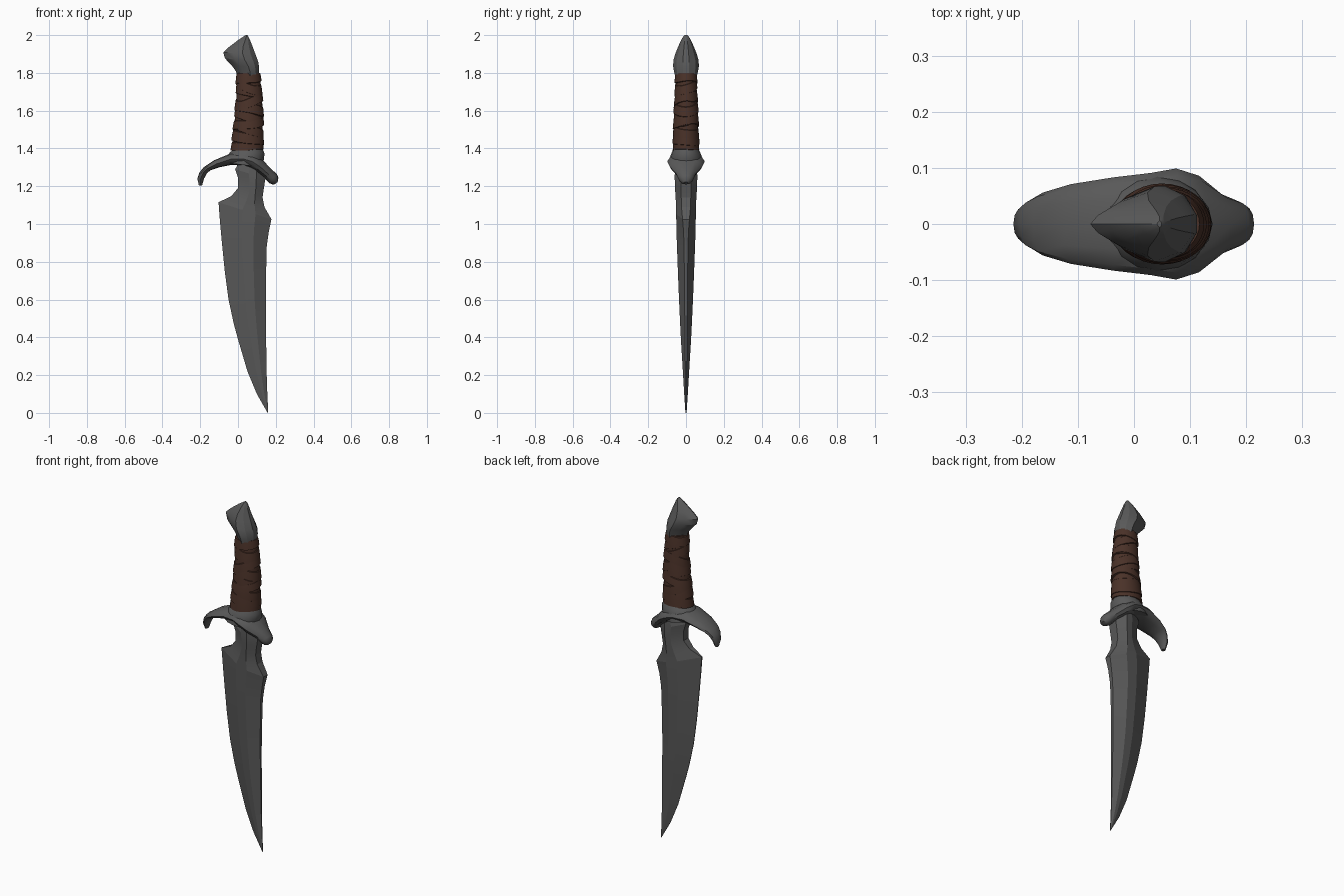
import bpy, bmesh, math, random
from mathutils import Vector

random.seed(4)


def material(name, rgb):
    m = bpy.data.materials.new(name)
    m.diffuse_color = (*rgb, 1)
    return m


STEEL = material("dark_steel", (0.10, 0.10, 0.10))
LEATHER = material("brown_leather", (0.068, 0.031, 0.021))


def finish(name, bm, mat, angle):
    bmesh.ops.recalc_face_normals(bm, faces=bm.faces)
    me = bpy.data.meshes.new(name)
    bm.to_mesh(me)
    bm.free()
    me.materials.append(mat)
    ob = bpy.data.objects.new(name, me)
    bpy.context.collection.objects.link(ob)
    bpy.ops.object.select_all(action='DESELECT')
    ob.select_set(True)
    bpy.context.view_layer.objects.active = ob
    bpy.ops.object.shade_smooth_by_angle(angle=math.radians(angle))
    return ob


def loft(name, rings, mat, angle=30, closed=False):
    """Skin a list of equal-length point rings."""
    bm = bmesh.new()
    vs = [[bm.verts.new(p) for p in r] for r in rings]
    n = len(vs[0])
    pairs = list(zip(vs, vs[1:]))
    if closed:
        pairs.append((vs[-1], vs[0]))
    for a, b in pairs:
        for i in range(n):
            j = (i + 1) % n
            bm.faces.new((a[i], a[j], b[j], b[i]))
    if not closed:
        bm.faces.new(vs[0])
        bm.faces.new(vs[-1])
    return finish(name, bm, mat, angle)


def section(lx, lz, rx, rz, hy, shape):
    """Ring between a left and right outline point; shape = (along, side) pairs."""
    a, b = Vector((lx, 0, lz)), Vector((rx, 0, rz))
    out = []
    for t, s in shape:
        p = a.lerp(b, t)
        p.y = s * hy
        out.append(p)
    return out


def oval(n, power=1.0):
    ring = []
    for i in range(n):
        a = 2 * math.pi * i / n
        s = math.sin(a)
        ring.append((0.5 - 0.5 * math.cos(a), math.copysign(abs(s) ** power, s)))
    return ring


# Blade: left/right outline, half thickness, left and right edge bluntness
blade = [
    (0.02, 1.35, 0.13, 1.33, 0.055, 0.4, 0.4),
    (-0.015, 1.29, 0.145, 1.24, 0.06, 0.4, 0.45),
    (0.0, 1.245, 0.137, 1.19, 0.059, 0.4, 0.45),
    (0.0, 1.19, 0.13, 1.14, 0.056, 0.4, 0.45),
    (-0.035, 1.148, 0.14, 1.09, 0.053, 0.3, 0.45),
    (-0.103, 1.115, 0.177, 1.025, 0.052, 0.08, 0.35),
    (-0.096, 1.02, 0.163, 0.96, 0.051, 0.05, 0.25),
    (-0.085, 0.90, 0.152, 0.88, 0.048, 0.05, 0.22),
    (-0.07, 0.75, 0.149, 0.75, 0.043, 0.05, 0.2),
    (-0.05, 0.60, 0.147, 0.60, 0.037, 0.05, 0.2),
    (-0.022, 0.47, 0.148, 0.47, 0.031, 0.05, 0.2),
    (0.0, 0.39, 0.149, 0.39, 0.027, 0.05, 0.2),
    (0.05, 0.22, 0.151, 0.23, 0.017, 0.05, 0.2),
    (0.10, 0.10, 0.155, 0.11, 0.010, 0.1, 0.2),
    (0.157, 0.0, 0.16, 0.0, 0.003, 0.3, 0.3),
]
rings = []
for lx, lz, rx, rz, hy, el, er in blade:
    half = [(0, el), (0.45, 0.94), (0.7, 1.0), (1, er)]
    shape = half + [(t, -s) for t, s in reversed(half)]
    rings.append(section(lx, lz, rx, rz, hy, shape))
loft("blade", rings, STEEL, 12)

# Guard: hooked bar, outer/inner outline pairs
guard = [
    (-0.207, 1.203, -0.190, 1.205, 0.014),
    (-0.215, 1.240, -0.180, 1.240, 0.030),
    (-0.203, 1.275, -0.165, 1.268, 0.043),
    (-0.180, 1.302, -0.145, 1.285, 0.056),
    (-0.125, 1.338, -0.100, 1.300, 0.071),
    (-0.035, 1.375, -0.040, 1.312, 0.083),
    (0.030, 1.378, 0.030, 1.310, 0.091),
    (0.080, 1.370, 0.070, 1.292, 0.099),
    (0.130, 1.340, 0.102, 1.268, 0.086),
    (0.175, 1.292, 0.138, 1.243, 0.053),
    (0.205, 1.265, 0.165, 1.217, 0.041),
    (0.214, 1.245, 0.180, 1.210, 0.032),
    (0.210, 1.222, 0.193, 1.210, 0.014),
]
loft("guard", [section(*g, oval(12, 0.9)) for g in guard], STEEL, 35)

# Collar joining guard and grip
collar = [
    (-0.070, 1.325, 0.125, 1.300, 0.088),
    (-0.055, 1.360, 0.138, 1.345, 0.085),
    (-0.042, 1.380, 0.140, 1.375, 0.076),
    (-0.025, 1.393, 0.128, 1.400, 0.066),
]
loft("guard_collar", [section(*c, oval(16)) for c in collar], STEEL, 35)

# Grip core
GRIP = [(1.385, -0.036, 0.130, 0.066), (1.50, -0.022, 0.131, 0.063),
        (1.63, -0.010, 0.129, 0.058), (1.72, -0.007, 0.122, 0.055),
        (1.80, -0.004, 0.113, 0.052)]


def grip_at(z):
    z = min(max(z, GRIP[0][0]), GRIP[-1][0])
    for a, b in zip(GRIP, GRIP[1:]):
        if z <= b[0]:
            f = (z - a[0]) / (b[0] - a[0])
            return [a[k] + (b[k] - a[k]) * f for k in (1, 2, 3)]


def grip_point(a, z, raise_by):
    z = min(max(z, 1.388), 1.80)
    l, r, hy = grip_at(z)
    return Vector(((l + r) / 2 - ((r - l) / 2 + raise_by) * math.cos(a),
                   (hy + raise_by) * math.sin(a), z))


loft("grip_core", [[grip_point(math.tau * i / 24, z, 0) for i in range(24)]
                   for z in (1.385, 1.45, 1.5, 1.57, 1.63, 1.72, 1.80)], LEATHER, 40)

# Leather wraps: overlapping tilted bands around the grip
COUNT = 10
for k in range(COUNT):
    z0 = 1.415 + k * 0.36 / (COUNT - 1)
    tilt = random.uniform(0.012, 0.03) * (1 if k % 3 else -1)
    if k in (0, COUNT - 1):
        tilt *= 0.3
    phase = random.uniform(-0.7, 0.7)
    w = random.uniform(0.024, 0.032)
    h = random.uniform(0.004, 0.008)
    profile = [(-w, -0.004), (-w * 0.85, h), (0, h * 0.8), (w * 0.8, h * 0.5), (w, -0.004)]
    rings = []
    for i in range(32):
        a = math.tau * i / 32
        zc = z0 + tilt * math.cos(a - phase) + 0.004 * math.sin(2 * a + k)
        rings.append([grip_point(a, zc + dz, dr) for dz, dr in profile])
    loft(f"leather_wrap_{k + 1}", rings, LEATHER, 35, closed=True)

# Pommel: beaked cap, faceted and narrower toward the beak
half = [(0, 0), (0.08, 0.28), (0.3, 0.68), (0.6, 1.0), (0.85, 0.75), (1, 0.25)]
beak = half + [(t, -s) for t, s in reversed(half[1:])]
pommel = [
    (-0.004, 1.785, 0.112, 1.785, 0.058),
    (-0.012, 1.810, 0.112, 1.810, 0.064),
    (-0.030, 1.835, 0.111, 1.835, 0.068),
    (-0.069, 1.877, 0.107, 1.860, 0.067),
    (-0.078, 1.908, 0.092, 1.900, 0.056),
    (-0.050, 1.935, 0.077, 1.940, 0.042),
    (0.005, 1.977, 0.062, 1.978, 0.024),
    (0.033, 1.995, 0.054, 1.994, 0.013),
    (0.041, 2.0, 0.049, 2.0, 0.006),
]
loft("pommel", [section(*p, beak) for p in pommel], STEEL, 25)
